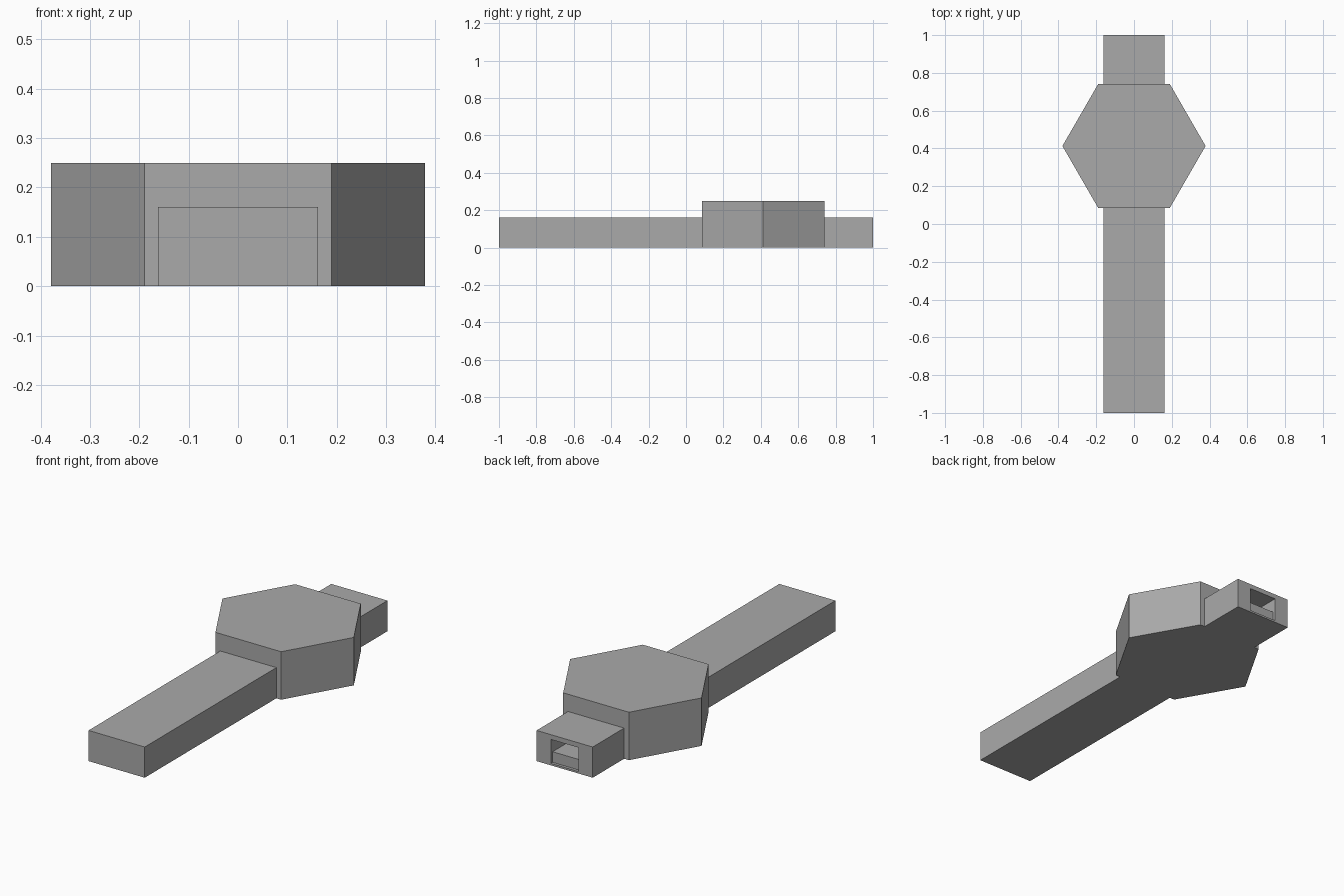
import bpy
import bmesh
from math import radians
from mathutils import Matrix

default = bpy.data.objects.get("Cube")
if default:
    bpy.data.objects.remove(default, do_unlink=True)

grey = bpy.data.materials.new("plain_grey")
grey.use_nodes = True
grey.diffuse_color = (0.4, 0.4, 0.4, 1)
grey.node_tree.nodes["Principled BSDF"].inputs["Base Color"].default_value = (0.4, 0.4, 0.4, 1)


def add_object(name, bm):
    mesh = bpy.data.meshes.new(name)
    bm.to_mesh(mesh)
    bm.free()
    mesh.materials.append(grey)
    obj = bpy.data.objects.new(name, mesh)
    bpy.context.collection.objects.link(obj)
    return obj


def box(name, x, y, z):
    """Box from three (low, high) ranges."""
    bm = bmesh.new()
    bmesh.ops.create_cube(bm, size=1)
    for v in bm.verts:
        v.co = [r[0] + (c + 0.5) * (r[1] - r[0]) for c, r in zip(v.co, (x, y, z))]
    return add_object(name, bm)


HALF, TOP = 0.162, 0.16
HEX_Y, HEX_R, HEX_TOP = 0.413, 0.379, 0.25
FLAT = HEX_R * 3 ** 0.5 / 2

# Hexagonal hub
bm = bmesh.new()
bmesh.ops.create_cone(bm, cap_ends=True, segments=6, radius1=HEX_R, radius2=HEX_R, depth=HEX_TOP,
                      matrix=Matrix.Translation((0, HEX_Y, HEX_TOP / 2)) @ Matrix.Rotation(radians(30), 4, "Z"))
# Turn the hub so its corners point along x
if max(v.co.x for v in bm.verts) < HEX_R - 0.01:
    bmesh.ops.rotate(bm, verts=bm.verts, cent=(0, HEX_Y, 0), matrix=Matrix.Rotation(radians(30), 3, "Z"))
add_object("hexagon_hub", bm)

# Long handle and short plug end butt against the hub's flat sides
box("long_handle", (-HALF, HALF), (-1, HEX_Y - FLAT), (0, TOP))
plug = box("plug_end", (-HALF, HALF), (HEX_Y + FLAT, 1), (0, TOP))

# Rectangular socket cut into the plug end
cutter = box("socket_cutter", (-0.08, 0.08), (0.8, 1.1), (0.01, 0.135))
cutter.hide_render = True
cutter.hide_set(True)
cut = plug.modifiers.new("socket", "BOOLEAN")
cut.operation = "DIFFERENCE"
cut.solver = "EXACT"
cut.object = cutter

# Contact block filling the lower part of the socket
box("contact_block", (-0.08, 0.08), (0.8, 0.985), (0.01, 0.065))
